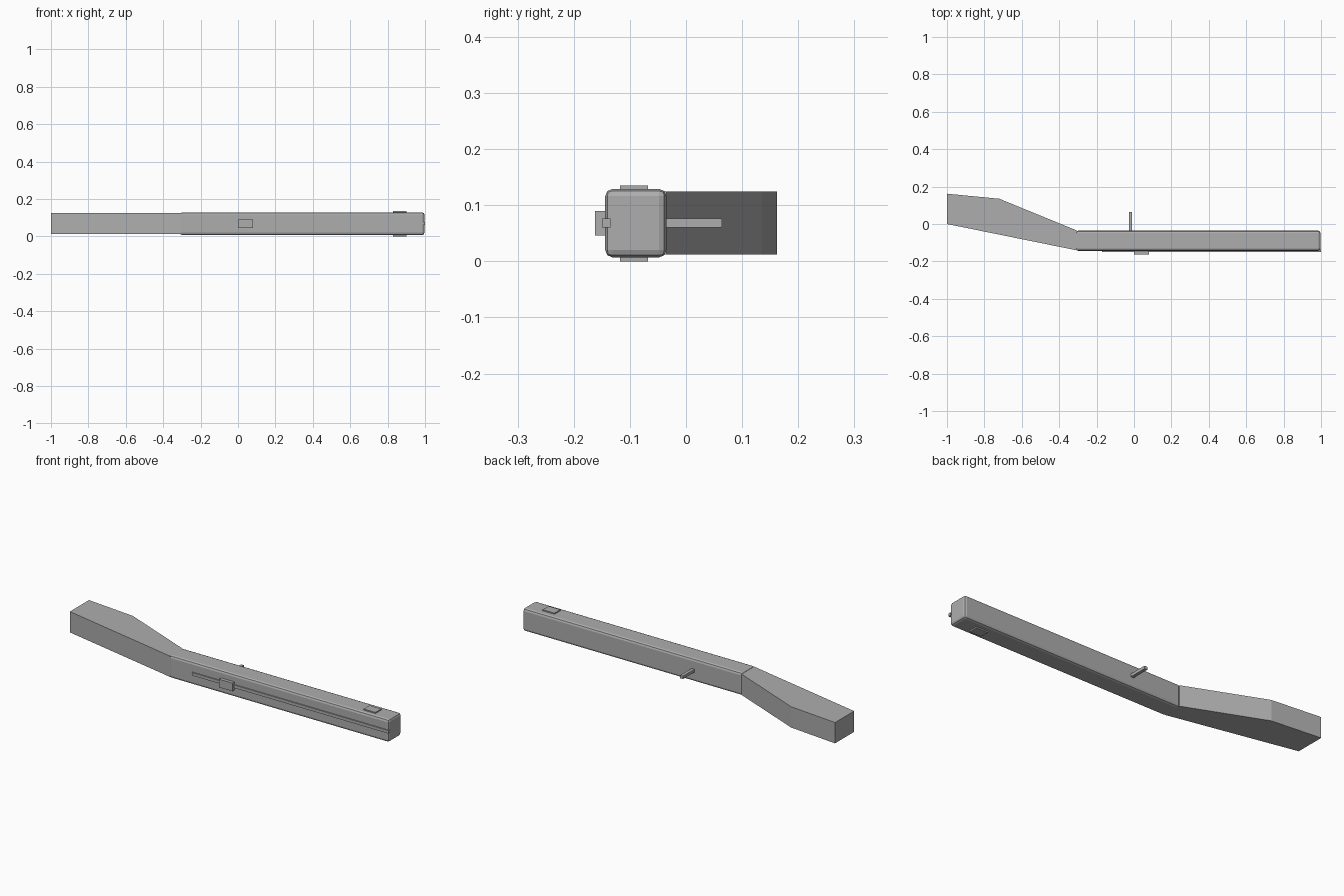
import bpy, bmesh

cube = bpy.data.objects.get("Cube")
if cube:
    bpy.data.objects.remove(cube, do_unlink=True)

grey = bpy.data.materials.new("plain_grey")
grey.use_nodes = True
colour = (0.42, 0.42, 0.42, 1)
grey.diffuse_color = colour
grey.node_tree.nodes["Principled BSDF"].inputs["Base Color"].default_value = colour


def prism(name, outline, z0, z1, bevel=0, segments=2):
    """Extrude an outline seen from above between two heights."""
    bm = bmesh.new()
    base = bm.faces.new([bm.verts.new((x, y, z0)) for x, y in outline])
    top = bmesh.ops.extrude_face_region(bm, geom=[base])["geom"]
    for v in top:
        if isinstance(v, bmesh.types.BMVert):
            v.co.z = z1
    bmesh.ops.recalc_face_normals(bm, faces=bm.faces)
    mesh = bpy.data.meshes.new(name)
    bm.to_mesh(mesh)
    bm.free()
    mesh.materials.append(grey)
    ob = bpy.data.objects.new(name, mesh)
    bpy.context.collection.objects.link(ob)
    if bevel:
        mod = ob.modifiers.new("rounded_edges", "BEVEL")
        mod.width = bevel
        mod.segments = segments
    return ob


def box(name, x0, x1, y0, y1, z0, z1, bevel=0):
    return prism(name, [(x0, y0), (x1, y0), (x1, y1), (x0, y1)], z0, z1, bevel)


# Long body with rounded edges
box("body", -0.31, 0.997, -0.144, -0.035, 0.007, 0.129, 0.013)

# Angled stock
prism("stock", [(-1, 0), (-0.305, -0.141), (-0.305, -0.035),
                (-0.72, 0.135), (-1, 0.162)], 0.012, 0.124)

# Rail along the front, with its slider
box("rail", -0.17, 1.0, -0.150, -0.135, 0.060, 0.076)
box("slider", 0.0, 0.08, -0.162, -0.135, 0.046, 0.090)

# Trigger bar at the back
box("trigger", -0.027, -0.010, -0.05, 0.064, 0.060, 0.076)

# Matching pads above and below the far end
for name, z0, z1 in (("top_pad", 0.12, 0.135), ("bottom_pad", 0.0, 0.015)):
    box(name, 0.83, 0.9, -0.118, -0.068, z0, z1)
